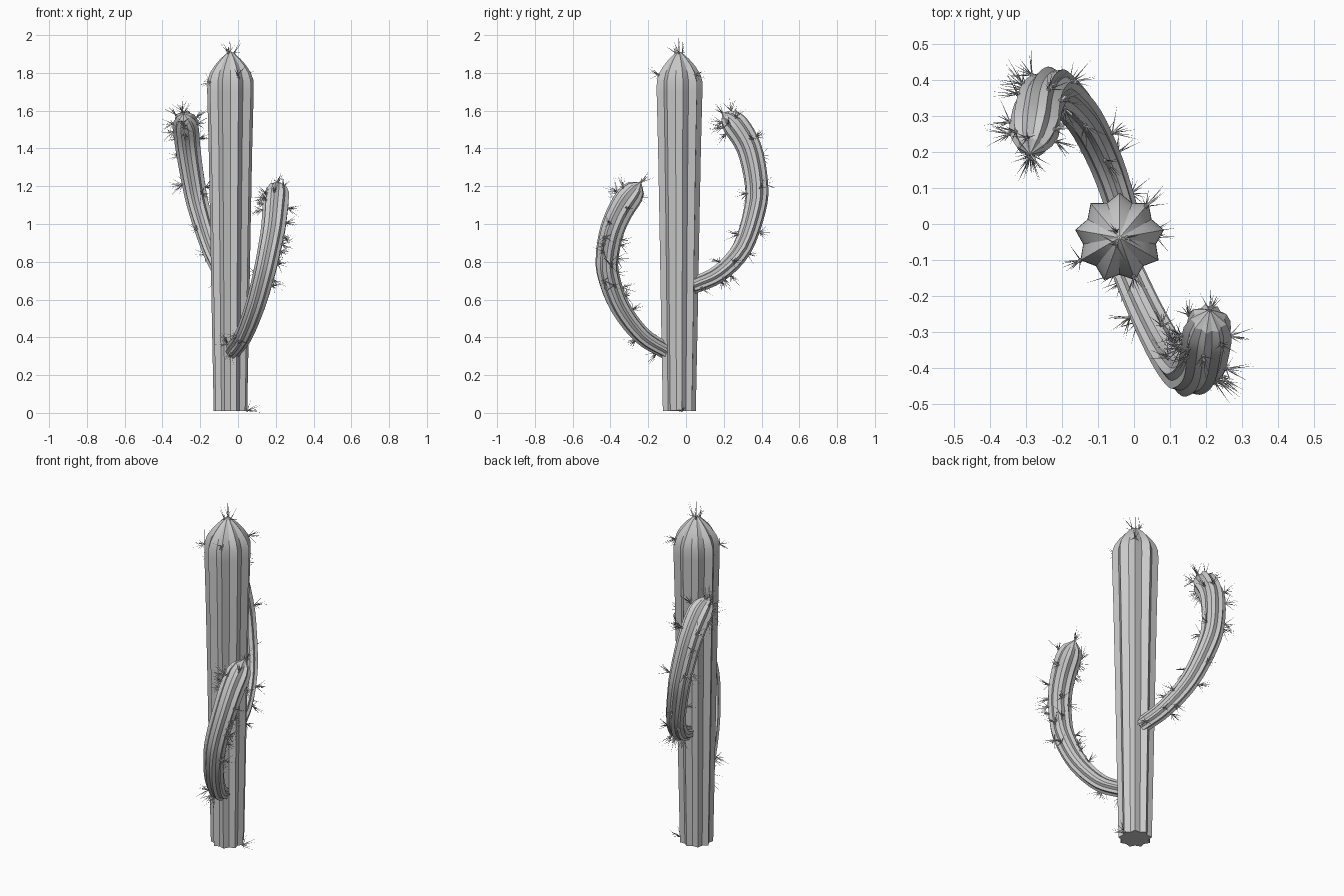
import bpy, bmesh, math, random
from mathutils import Vector

if "Cube" in bpy.data.objects:
    bpy.data.objects.remove(bpy.data.objects["Cube"])

random.seed(4)
RIDGES = 9
VALLEY = 0.82


def finish(name, bm, smooth=False):
    bmesh.ops.recalc_face_normals(bm, faces=bm.faces)
    me = bpy.data.meshes.new(name)
    bm.to_mesh(me)
    bm.free()
    ob = bpy.data.objects.new(name, me)
    bpy.context.collection.objects.link(ob)
    if smooth:
        bpy.ops.object.select_all(action='DESELECT')
        ob.select_set(True)
        bpy.context.view_layer.objects.active = ob
        bpy.ops.object.shade_smooth_by_angle(angle=math.radians(20))


def ribbed_sweep(name, path, radii, start):
    """Star-shaped section carried along a path; returns ridge points and normals."""
    bm = bmesh.new()
    rings, ridge = [], []
    n = RIDGES * 2
    side = start
    for i, (p, r) in enumerate(zip(path, radii)):
        t = (path[min(i + 1, len(path) - 1)] - path[max(i - 1, 0)]).normalized()
        side = (side - t * side.dot(t)).normalized()
        other = t.cross(side)
        ring = []
        for k in range(n):
            a = k * math.tau / n
            d = side * math.cos(a) + other * math.sin(a)
            co = p + d * r * (VALLEY if k % 2 else 1)
            ring.append(bm.verts.new(co))
            if k % 2 == 0:
                ridge.append((co, d + t * (0.8 if i > len(path) - 4 else 0)))
        rings.append(ring)
    for a, b in zip(rings, rings[1:]):
        for k in range(n):
            j = (k + 1) % n
            bm.faces.new((a[k], a[j], b[j], b[k]))
    bm.faces.new(rings[0])
    bm.faces.new(rings[-1])
    finish(name, bm, True)
    return ridge


def spline(pts, steps):
    p = [pts[0] * 2 - pts[1]] + pts + [pts[-1] * 2 - pts[-2]]
    out = []
    for i in range(1, len(p) - 2):
        a, b, c, d = p[i - 1:i + 3]
        for s in range(steps):
            t = s / steps
            out.append(0.5 * (2 * b + (c - a) * t + (2 * a - 5 * b + 4 * c - d) * t * t
                              + (3 * b - a - 3 * c + d) * t ** 3))
    return out + [pts[-1]]


def spine(bm, p, d, length, width=0.0022):
    u = d.orthogonal().normalized()
    v = d.cross(u)
    base = [bm.verts.new(p + (u * math.cos(a) + v * math.sin(a)) * width)
            for a in (0, math.tau / 3, 2 * math.tau / 3)]
    tip = bm.verts.new(p + d * length)
    for k in range(3):
        bm.faces.new((base[k], base[(k + 1) % 3], tip))


def cluster(bm, p, n, count=10):
    """Small pad with a burst of needle spines."""
    n = n.normalized()
    blob = bmesh.ops.create_icosphere(bm, subdivisions=1, radius=0.007)
    bmesh.ops.translate(bm, verts=blob['verts'], vec=p)
    for _ in range(count):
        r = Vector([random.uniform(-1, 1) for _ in range(3)])
        d = (n + r * 0.85).normalized()
        length = random.uniform(0.03, 0.085)
        if p.z + d.z * length < 0.003:
            d.z = 0.02
            d.normalize()
        spine(bm, p, d, length)


# Trunk
profile = [(0.01, 0.09), (0.5, 0.1), (1.0, 0.109), (1.4, 0.117), (1.7, 0.125), (1.76, 0.124),
           (1.8, 0.11), (1.84, 0.084), (1.875, 0.053), (1.9, 0.025), (1.912, 0.006)]
C = Vector((-0.04, -0.038, 0))
ribbed_sweep("trunk", [C + Vector((0, 0, z)) for z, r in profile],
             [r for z, r in profile], Vector((0, 1, 0)))

# Trunk spines
bm = bmesh.new()
for deg, z, r in ((10, 0.012, 0.09), (210, 1.75, 0.125), (290, 1.79, 0.114), (50, 1.79, 0.114)):
    a = math.radians(deg)
    d = Vector((math.cos(a), math.sin(a), 0))
    cluster(bm, C + d * r + Vector((0, 0, z)), d)
for k in range(3):
    a = k * math.tau / 3
    d = Vector((math.cos(a) * 0.4, math.sin(a) * 0.4, 1))
    cluster(bm, C + Vector((d.x * 0.05, d.y * 0.05, 1.905)), d, 6)
spine(bm, C + Vector((0, 0, 1.91)), Vector((0, 0, 1)), 0.09)
spine(bm, C + Vector((0.09, 0, 0.012)), Vector((0.99, 0.05, -0.13)).normalized(), 0.08)
finish("trunk_spines", bm)

# Arms: centre line points
ARMS = {
    "back_arm": [(-0.03, 0.03, 0.67), (-0.078, 0.17, 0.735), (-0.14, 0.295, 0.87),
                 (-0.205, 0.365, 1.08), (-0.235, 0.372, 1.22), (-0.263, 0.335, 1.4),
                 (-0.276, 0.265, 1.52), (-0.288, 0.195, 1.585)],
    "front_arm": [(-0.03, -0.1, 0.325), (0.03, -0.235, 0.41), (0.09, -0.35, 0.56),
                  (0.135, -0.41, 0.72), (0.16, -0.417, 0.83), (0.187, -0.39, 0.97),
                  (0.2, -0.33, 1.1), (0.21, -0.24, 1.22)],
}
for name, pts in ARMS.items():
    path = spline([Vector(p) for p in pts], 4)
    left = [sum((path[j + 1] - path[j]).length for j in range(i, len(path) - 1))
            for i in range(len(path))]
    radii = []
    for l in left:
        r = 0.044 + 0.03 * (1 - l / left[0])
        if l < 0.11:
            r *= max(0.08, (1 - (1 - l / 0.11) ** 2) ** 0.6)
        radii.append(r)
    ridge = ribbed_sweep(name, path, radii, Vector((1, 0, 0)))
    # Arm spines: scattered on the ridges, denser near the tip
    bm = bmesh.new()
    near_tip = RIDGES * 6
    for p, d in random.sample(ridge[RIDGES:-near_tip], 18) + random.sample(ridge[-near_tip:-RIDGES], 9):
        cluster(bm, p, d)
    cluster(bm, path[-1], path[-1] - path[-2])
    finish(name + "_spines", bm)
